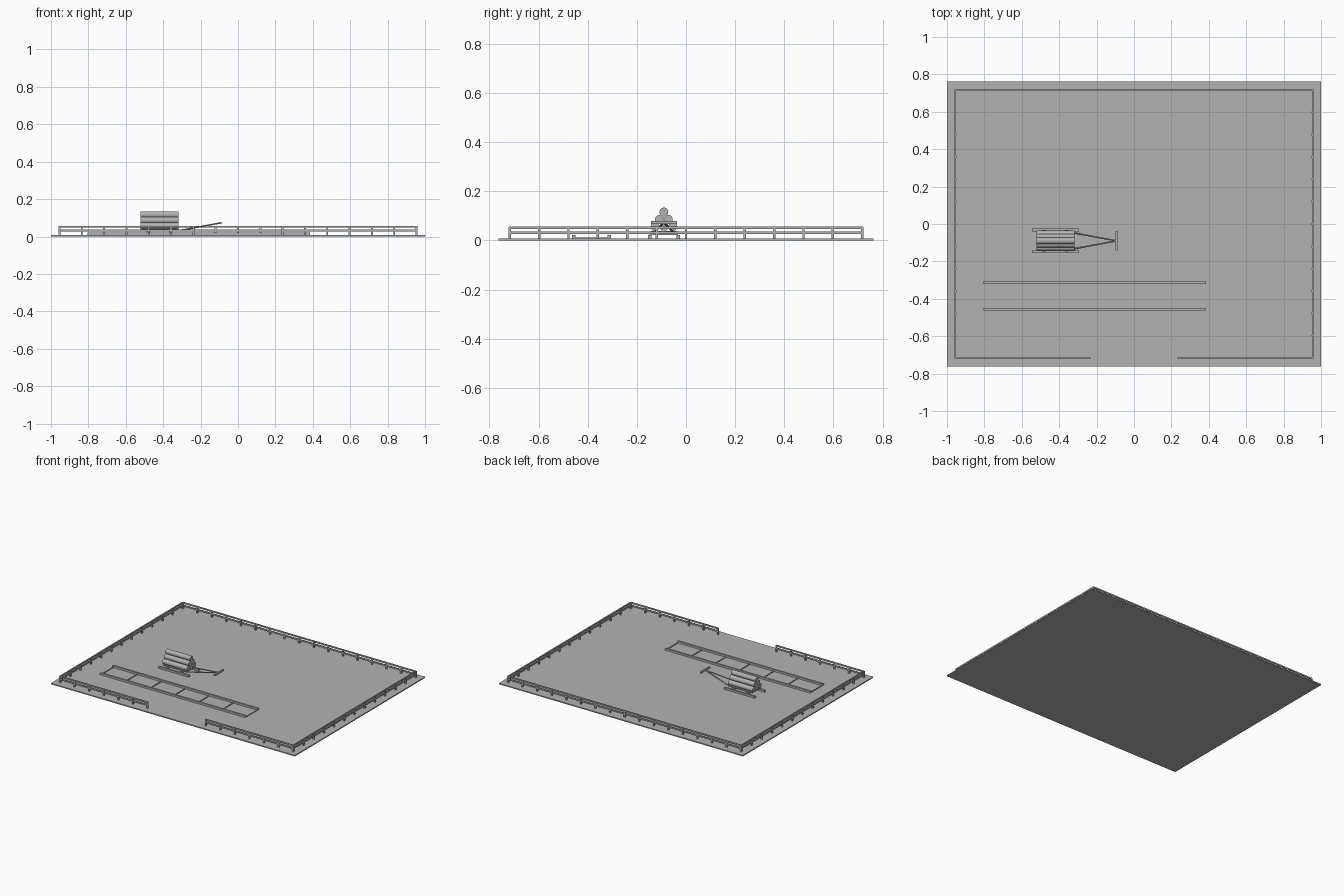
import bpy
from mathutils import Vector

cube = bpy.data.objects.get("Cube")
if cube:
    bpy.data.objects.remove(cube, do_unlink=True)

grey = bpy.data.materials.new("plain grey")
grey.use_nodes = True
colour = (0.45, 0.45, 0.45, 1)
grey.diffuse_color = colour
grey.node_tree.nodes["Principled BSDF"].inputs["Base Color"].default_value = colour


def finish(name):
    ob = bpy.context.object
    ob.name = name
    ob.data.materials.append(grey)
    return ob


def box(name, x0, x1, y0, y1, z0, z1):
    bpy.ops.mesh.primitive_cube_add(size=1, location=((x0 + x1) / 2, (y0 + y1) / 2, (z0 + z1) / 2))
    ob = finish(name)
    ob.scale = (x1 - x0, y1 - y0, z1 - z0)
    return ob


def rod(name, a, b, radius, sides=16):
    a, b = Vector(a), Vector(b)
    bpy.ops.mesh.primitive_cylinder_add(vertices=sides, radius=radius, depth=(b - a).length, location=(a + b) / 2)
    ob = finish(name)
    ob.rotation_euler = (b - a).to_track_quat("Z", "Y").to_euler()
    bpy.ops.object.shade_smooth_by_angle()
    return ob


# Ground slab
TOP = 0.008
box("ground", -1, 1, -0.762, 0.762, 0, TOP)

# Fence: posts and two rails, with a gateway in the front
FX, FY, T = 0.955, 0.717, 0.004
GATE = 0.235
spots = set()
for i in range(17):
    x = -FX + i * FX / 8
    spots.add((x, FY))
    if abs(x) > GATE:
        spots.add((x, -FY))
for i in range(1, 12):
    y = -FY + i * FY / 6
    spots.update([(-FX, y), (FX, y)])
for x, y in sorted(spots):
    box("fence_post", x - 0.005, x + 0.005, y - 0.005, y + 0.005, TOP, 0.054)
for z in (0.032, 0.052):
    z0, z1 = z - 0.005, z + 0.005
    box("back_rail", -FX, FX, FY - T, FY + T, z0, z1)
    for s in (-1, 1):
        box("side_rail", s * FX - T, s * FX + T, -FY, FY, z0, z1)
        x0, x1 = sorted((s * FX, s * GATE))
        box("front_rail", x0, x1, -FY - T, -FY + T, z0, z1)

# Track lying on the ground: two beams joined by thin ties
for y in (-0.456, -0.313):
    box("track_beam", -0.805, 0.385, y - 0.007, y + 0.007, TOP, 0.022)
for i in range(7):
    x = -0.8 + i * 0.197
    box("track_tie", x - 0.003, x + 0.003, -0.456, -0.313, TOP, 0.013)

# Sled: runners, cross bars and deck
SY = -0.09
for s in (-1, 1):
    y = SY + s * 0.058
    box("sled_runner", -0.545, -0.295, y - 0.007, y + 0.007, TOP, 0.022)
for x in (-0.48, -0.36):
    box("sled_cross_bar", x - 0.01, x + 0.01, SY - 0.058, SY + 0.058, 0.022, 0.031)
box("sled_deck", -0.515, -0.322, SY - 0.052, SY + 0.052, 0.031, 0.038)

# Stacked logs, three rows
R = 0.018
for row in range(3):
    count = 3 - row
    for i in range(count):
        y = SY + (i - (count - 1) / 2) * 2 * R
        z = 0.056 + row * 0.03
        rod("log", (-0.52, y, z), (-0.318, y, z), R)

# Drawbar and handle
for s in (-1, 1):
    rod("drawbar", (-0.325, SY + s * 0.043, 0.03), (-0.093, SY, 0.073), 0.004, 8)
box("drawbar_handle", -0.099, -0.087, SY - 0.053, SY + 0.053, 0.067, 0.079)
